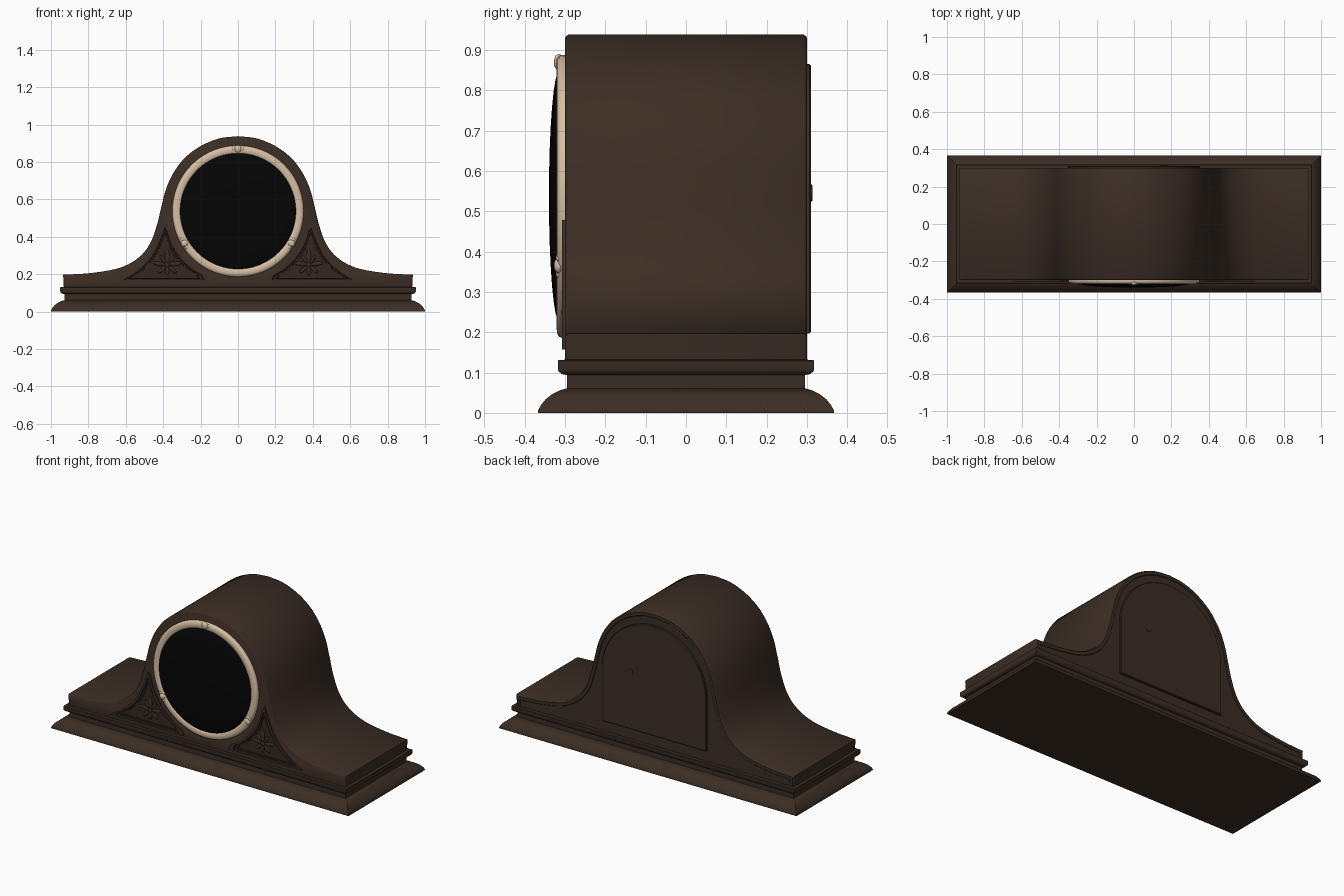
import bpy, bmesh, math
from mathutils import Matrix, Vector

if "Cube" in bpy.data.objects:
    bpy.data.objects.remove(bpy.data.objects["Cube"])


def material(name, rgb):
    m = bpy.data.materials.new(name)
    m.diffuse_color = (*rgb, 1)
    m.use_nodes = True
    m.node_tree.nodes["Principled BSDF"].inputs["Base Color"].default_value = m.diffuse_color
    return m


WOOD = material("dark walnut", (0.043, 0.026, 0.017))
SHADE = material("deep walnut", (0.033, 0.020, 0.013))
CREAM = material("cream brass", (0.68, 0.52, 0.37))
BLACK = material("black glass", (0.0015, 0.0015, 0.0015))


def finish(name, bm, mats, angle=35):
    bmesh.ops.recalc_face_normals(bm, faces=bm.faces)
    me = bpy.data.meshes.new(name)
    bm.to_mesh(me)
    bm.free()
    for m in mats:
        me.materials.append(m)
    ob = bpy.data.objects.new(name, me)
    bpy.context.collection.objects.link(ob)
    bpy.ops.object.select_all(action='DESELECT')
    ob.select_set(True)
    bpy.context.view_layer.objects.active = ob
    bpy.ops.object.shade_smooth_by_angle(angle=math.radians(angle))
    return ob


def spline(pts, n=5):
    """Smooth curve through 2D points."""
    p = [Vector(q) for q in pts]
    p = [2 * p[0] - p[1]] + p + [2 * p[-1] - p[-2]]
    out = []
    for i in range(1, len(p) - 2):
        a, b, c, d = p[i - 1:i + 3]
        for k in range(n):
            t = k / n
            out.append(0.5 * (2 * b + (c - a) * t + (2 * a - 5 * b + 4 * c - d) * t * t
                              + (3 * b - a - 3 * c + d) * t ** 3))
    return [tuple(q) for q in out + [p[-2]]]


def loft(name, loops, mats, cap_mat=0, mat_from=99):
    """Skin a stack of equal closed loops and cap both ends."""
    bm = bmesh.new()
    rows = [[bm.verts.new(v) for v in lp] for lp in loops]
    n = len(rows[0])
    for i, (p, q) in enumerate(zip(rows, rows[1:])):
        for k in range(n):
            f = bm.faces.new((p[k], p[(k + 1) % n], q[(k + 1) % n], q[k]))
            f.material_index = int(i >= mat_from)
    bm.faces.new(rows[0])
    bm.faces.new(rows[-1]).material_index = cap_mat
    return finish(name, bm, mats)


def slab(name, pts, y0, y1, mat, front=(), back=()):
    """Extrude an x-z outline along y, then inset its front and back faces."""
    bm = bmesh.new()
    a = [bm.verts.new((x, y0, z)) for x, z in pts]
    b = [bm.verts.new((x, y1, z)) for x, z in pts]
    ff, fb = bm.faces.new(a), bm.faces.new(b)
    n = len(pts)
    for i in range(n):
        j = (i + 1) % n
        bm.faces.new((a[i], a[j], b[j], b[i]))
    bmesh.ops.recalc_face_normals(bm, faces=bm.faces)
    for face, steps in ((ff, front), (fb, back)):
        for t, d in steps:
            bmesh.ops.inset_region(bm, faces=[face], thickness=t, depth=d, use_even_offset=True)
    return finish(name, bm, [mat])


def lathe(name, prof, cx, cz, mat, n=72):
    """Spin an (r, y) profile around a y axis."""
    bm = bmesh.new()
    rings = []
    for r, y in prof:
        if r == 0:
            rings.append([bm.verts.new((cx, y, cz))] * n)
        else:
            rings.append([bm.verts.new((cx + r * math.cos(k * math.tau / n), y,
                                        cz + r * math.sin(k * math.tau / n))) for k in range(n)])
    for p, q in zip(rings, rings[1:]):
        for k in range(n):
            j = (k + 1) % n
            bm.faces.new(list(dict.fromkeys((p[k], p[j], q[j], q[k]))))
    return finish(name, bm, [mat], 60)


def blobs(name, items, mat):
    """Ellipsoids: (x, y, z, angle in x-z plane, length, thickness, width)."""
    bm = bmesh.new()
    for x, y, z, ang, l, t, w in items:
        m = (Matrix.Translation((x, y, z)) @ Matrix.Rotation(-ang, 4, 'Y')
             @ Matrix.Diagonal((l, t, w, 1)))
        bmesh.ops.create_uvsphere(bm, u_segments=16, v_segments=10, radius=1, matrix=m)
    return finish(name, bm, [mat], 60)


# moulded base: stacked rectangles (inset, height)
profile = [(0, 0), (0, .006), (.007, .019), (.019, .034), (.036, .047), (.054, .056), (.072, .061),
           (.072, .094), (.06, .096), (.052, .102), (.049, .108), (.049, .129),
           (.051, .131), (.067, .132)]
loft("moulded_base", [[(sx * (1 - o), sy * (.367 - o), z)
                       for sx, sy in ((-1, -1), (1, -1), (1, 1), (-1, 1))] for o, z in profile],
     [WOOD])

# arched case
half = spline([(0, .938), (.1, .926), (.2, .885), (.285, .821), (.345, .742), (.385, .655),
               (.41, .56), (.433, .465), (.47, .365), (.53, .29), (.63, .235), (.78, .207),
               (.935, .197)])
half.append((.930, .105))
slab("arched_case", half + [(-x, z) for x, z in reversed(half[1:])], -.292, .292, WOOD,
     [(.003, .005), (.005, .003)], [(.003, .005), (.004, .003), (.018, 0), (.003, -.003)])

# back door with its knob
arch = [(.352 * math.cos(k * math.pi / 40), .513 + .352 * math.sin(k * math.pi / 40))
        for k in range(41)]
slab("back_door", [(.352, .197)] + arch + [(-.352, .197)], .28, .306, WOOD, back=[(.004, .004)])
lathe("door_knob", [(.021, .30), (.021, .3125), (.016, .314), (.01, .313), (0, .313)],
      .16, .545, WOOD, 24)

# dial glass and bezel
CZ = .537
lathe("dial_glass", [(.312, -.30)] + [(.312 * math.cos(k * math.pi / 16),
      -.314 - .026 * math.sin(k * math.pi / 16)) for k in range(8)] + [(0, -.34)], 0, CZ, BLACK, 96)
lathe("bezel", [(.35, -.29), (.351, -.308), (.348, -.315), (.340, -.3195), (.328, -.321),
                (.317, -.3195), (.309, -.316), (.306, -.311), (.306, -.29)], 0, CZ, CREAM, 96)

# bezel ornaments: a bud between two leaves
items = []
for deg in (90, 211, 329):
    a = math.radians(deg)
    for da, l, t, w in ((0, .019, .012, .02), (.07, .008, .007, .014), (-.07, .008, .007, .014)):
        r = .333
        items.append((r * math.cos(a + da), -.316, CZ + r * math.sin(a + da),
                      a + da + math.pi / 2, l, t, w))
blobs("bezel_ornaments", items, CREAM)

# carved corner panels, left and right: frame stepping in to a sunken field
curve = spline([(.645, .157), (.545, .222), (.47, .303), (.425, .39), (.392, .478)], 4)
arc = [(.385 * math.cos(t), CZ - .385 * math.sin(t))
       for t in [math.radians(12 + 5.3 * k) for k in range(11)]]
outline = curve + arc + [(.15, .157)]
for s, side in ((-1, "left"), (1, "right")):
    steps = [(1, -.28), (1, -.307), (.87, -.307), (.84, -.301), (.78, -.301),
             (.77, -.304), (.74, -.304), (.73, -.301)]
    loft(side + "_corner_panel", [[(s * (.39 + (x - .39) * k), y, .24 + (z - .24) * k)
                                   for x, z in outline] for k, y in steps],
         [WOOD, SHADE], 1, 2)
    # leaf spray: (angle, start distance, half length, half width)
    leaves = []
    for deg, d, l, w in ((90, .042, .04, .013), (52, .036, .028, .008), (128, .036, .028, .008),
                         (8, .042, .036, .011), (172, .042, .036, .011), (-42, .038, .028, .010),
                         (222, .038, .028, .010), (-90, .03, .026, .01)):
        t = math.radians(deg)
        leaves.append((s * .378 + d * math.cos(t), -.301, .25 + d * math.sin(t), t, l, .006, w))
    leaves.append((s * .378, -.301, .25, 0, .014, .008, .014))
    blobs(side + "_leaf_carving", leaves, WOOD)
